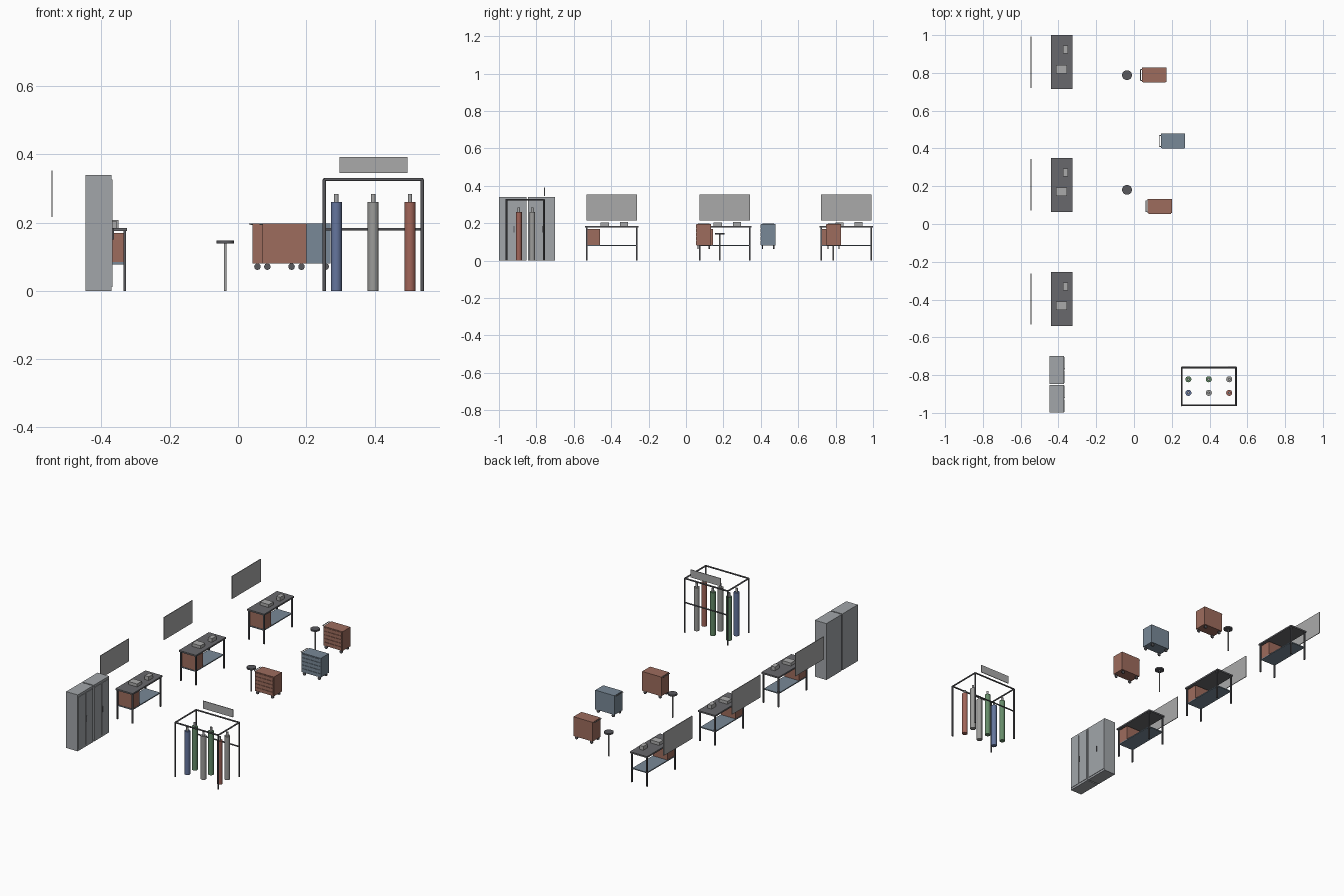
import bpy, math
from mathutils import Vector

if "Cube" in bpy.data.objects:
    bpy.data.objects.remove(bpy.data.objects["Cube"])


def mat(name, r, g, b):
    m = bpy.data.materials.new(name)
    m.diffuse_color = (r, g, b, 1)
    m.use_nodes = True
    m.node_tree.nodes["Principled BSDF"].inputs["Base Color"].default_value = m.diffuse_color
    return m


DARK = mat("dark_steel", 0.10, 0.10, 0.11)
TOP = mat("worktop_grey", 0.14, 0.14, 0.15)
BROWN = mat("rust_red", 0.34, 0.15, 0.11)
BLUE = mat("slate_blue", 0.19, 0.25, 0.31)
LOCKER = mat("locker_grey", 0.36, 0.38, 0.40)
STEEL = mat("steel", 0.40, 0.40, 0.40)
GAS_BLUE = mat("gas_blue", 0.13, 0.18, 0.34)
GAS_RED = mat("gas_red", 0.36, 0.13, 0.10)
GAS_GREEN = mat("gas_green", 0.13, 0.26, 0.14)
GAS_GREY = mat("gas_grey", 0.33, 0.33, 0.32)


def box(name, x, y, z, m=None):
    """Box from (min, max) ranges."""
    lo, hi = Vector((x[0], y[0], z[0])), Vector((x[1], y[1], z[1]))
    bpy.ops.mesh.primitive_cube_add(size=1, location=(lo + hi) / 2)
    ob = bpy.context.object
    ob.name = name
    ob.scale = hi - lo
    bpy.ops.object.transform_apply(location=False, rotation=False, scale=True)
    if m:
        ob.data.materials.append(m)
    return ob


def rod(name, a, b, r, m=None, sides=16):
    """Cylinder between two points."""
    a, b = Vector(a), Vector(b)
    d = b - a
    bpy.ops.mesh.primitive_cylinder_add(vertices=sides, radius=r, depth=d.length,
                                        location=(a + b) / 2,
                                        rotation=d.to_track_quat('Z', 'Y').to_euler())
    ob = bpy.context.object
    ob.name = name
    if m:
        ob.data.materials.append(m)
    bpy.ops.object.shade_smooth_by_angle(angle=math.radians(40))
    return ob


# workbenches with the wall panel behind each
def bench(y):
    box("bench_top", (-0.44, -0.325), (y - 0.143, y + 0.143), (0.176, 0.185), TOP)
    for x in (-0.433, -0.332):
        for s in (-1, 1):
            ly = y + s * 0.133
            box("bench_leg", (x - 0.004, x + 0.004), (ly - 0.004, ly + 0.004), (0, 0.176), DARK)
    box("bench_shelf", (-0.434, -0.334), (y - 0.132, y + 0.132), (0.078, 0.084), BLUE)
    box("bench_drawer_unit", (-0.432, -0.335), (y - 0.129, y - 0.062), (0.084, 0.17), BROWN)
    box("bench_toolbox", (-0.412, -0.354), (y - 0.059, y - 0.014), (0.185, 0.203), STEEL)
    box("bench_vise", (-0.376, -0.35), (y + 0.045, y + 0.087), (0.185, 0.208), STEEL)
    box("wall_panel", (-0.547, -0.543), (y - 0.136, y + 0.136), (0.216, 0.353), STEEL)


for y in (0.857, 0.207, -0.397):
    bench(y)

# lockers with double doors and handles
for y in (-0.926, -0.773):
    box("locker_body", (-0.447, -0.37), (y - 0.073, y + 0.073), (0, 0.34), LOCKER)
    for s in (-1, 1):
        dy = y + s * 0.036
        box("locker_door", (-0.37, -0.367), (dy - 0.034, dy + 0.034), (0.012, 0.326), LOCKER)
    box("locker_handle", (-0.367, -0.364), (y + 0.004, y + 0.008), (0.15, 0.185), DARK)


# rolling tool carts
def cart(x, y, m):
    box("cart_body", (x - 0.064, x + 0.064), (y - 0.037, y + 0.039), (0.081, 0.197), m)
    for i in range(5):
        z = 0.085 + i * 0.022
        box("cart_drawer", (x - 0.06, x + 0.06), (y - 0.04, y - 0.037), (z, z + 0.019), m)
    rod("cart_handle", (x - 0.073, y - 0.03, 0.196), (x - 0.073, y + 0.03, 0.196), 0.0022, STEEL, 8)
    for s in (-1, 1):
        hy = y + s * 0.029
        rod("cart_handle_arm", (x - 0.073, hy, 0.196), (x - 0.062, hy, 0.195), 0.002, STEEL, 8)
        for t in (-1, 1):
            wx, wy = x + t * 0.05, y + s * 0.03
            rod("cart_wheel", (wx, wy - 0.003, 0.071), (wx, wy + 0.003, 0.071), 0.0095, DARK)


cart(0.107, 0.789, BROWN)
cart(0.207, 0.439, BLUE)
cart(0.136, 0.094, BROWN)

# stools
for y in (0.788, 0.181):
    rod("stool_post", (-0.037, y, 0), (-0.037, y, 0.14), 0.004, STEEL, 12)
    rod("stool_seat", (-0.037, y, 0.139), (-0.037, y, 0.148), 0.026, DARK, 24)

# gas bottle rack frame
X0, X1, Y0, Y1, ZT = 0.253, 0.540, -0.960, -0.760, 0.326
for x in (X0, X1):
    for y in (Y0, Y1):
        rod("rack_post", (x, y, 0), (x, y, ZT), 0.005, DARK, 12)
    rod("rack_side_rail", (x, Y0, ZT), (x, Y1, ZT), 0.0045, DARK, 12)
for y in (Y0, Y1):
    rod("rack_top_rail", (X0, y, ZT), (X1, y, ZT), 0.0045, DARK, 12)
rod("rack_middle_rail", (X0, Y1, 0.181), (X1, Y1, 0.181), 0.004, DARK, 12)
box("rack_sign_panel", (0.297, 0.497), (Y1 + 0.001, Y1 + 0.005), (0.345, 0.392), STEEL)

# gas bottles
for y, row in ((-0.894, (GAS_BLUE, GAS_GREY, GAS_RED)),
               (-0.822, (GAS_GREEN, GAS_GREEN, GAS_GREY))):
    for i, m in enumerate(row):
        x = 0.288 + i * 0.108
        rod("gas_bottle", (x, y, 0), (x, y, 0.261), 0.016, m, 20)
        rod("gas_valve", (x, y, 0.26), (x, y, 0.284), 0.0065, STEEL, 12)
